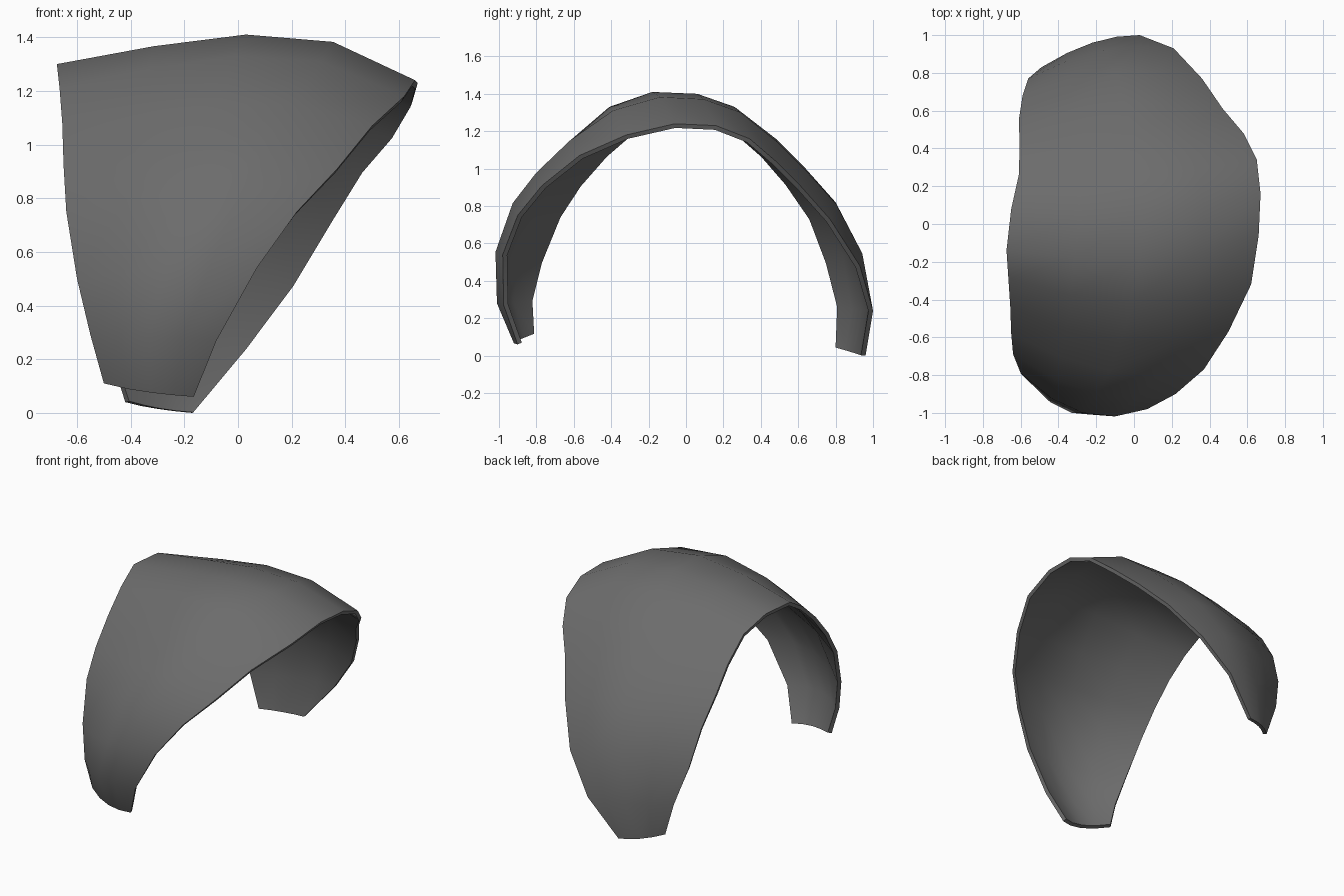
import bpy
import bmesh
from mathutils import Vector

if "Cube" in bpy.data.objects:
    bpy.data.objects.remove(bpy.data.objects["Cube"])

# Three guide curves running over the arch, from the front tip to the back tip
left_rim = [(-.50, -.83, .11), (-.55, -.84, .29), (-.60, -.79, .50), (-.64, -.69, .75),
            (-.65, -.58, .92), (-.655, -.44, 1.08), (-.665, -.29, 1.21), (-.675, -.14, 1.30),
            (-.65, .08, 1.30), (-.61, .26, 1.22), (-.605, .42, 1.08), (-.61, .55, .93),
            (-.59, .68, .74), (-.56, .77, .50), (-.49, .83, .26), (-.42, .82, .04)]
centre = [(-.32, -.915, .075), (-.33, -1.0, .28), (-.27, -1.0, .54), (-.20, -.90, .82),
          (-.13, -.78, .98), (-.07, -.62, 1.15), (-.01, -.41, 1.33), (.03, -.18, 1.41),
          (.05, .06, 1.40), (.03, .26, 1.33), (0, .48, 1.16), (-.05, .64, 1.0),
          (-.10, .80, .82), (-.16, .92, .56), (-.22, .96, .25), (-.30, .915, .015)]
right_rim = [(-.165, -.90, .06), (-.08, -.975, .27), (.07, -.98, .54), (.22, -.90, .75),
             (.37, -.77, .91), (.50, -.57, 1.07), (.62, -.32, 1.18), (.66, -.06, 1.24),
             (.67, .16, 1.23), (.65, .34, 1.16), (.58, .48, 1.04), (.47, .61, .91),
             (.36, .77, .73), (.21, .93, .48), (.03, 1.0, .24), (-.17, .96, 0)]
COLS = 4


def across(a, b, c, t):
    """Curved cross-section from rim to rim, fuller near the right rim at the top."""
    p = (Vector(a) * (1 - t) * (1 - 2 * t) + Vector(b) * 4 * t * (1 - t)
         + Vector(c) * t * (2 * t - 1))
    p.z += .5 * t * (1 - t) * (t - .5) * p.z / 1.4
    return p


# Curved shell
bm = bmesh.new()
rows = [[bm.verts.new(across(a, b, c, j / COLS)) for j in range(COLS + 1)]
        for a, b, c in zip(left_rim, centre, right_rim)]
for r0, r1 in zip(rows, rows[1:]):
    for j in range(COLS):
        bm.faces.new((r0[j], r0[j + 1], r1[j + 1], r1[j]))
mesh = bpy.data.meshes.new("curved_shell")
bm.to_mesh(mesh)
bm.free()
shell = bpy.data.objects.new("curved_shell", mesh)
bpy.context.collection.objects.link(shell)

grey = bpy.data.materials.new("dark grey")
grey.diffuse_color = (.15, .15, .15, 1)
grey.use_nodes = True
grey.node_tree.nodes["Principled BSDF"].inputs["Base Color"].default_value = grey.diffuse_color
mesh.materials.append(grey)

# Plate thickness, grown inward from the outer face
bpy.context.view_layer.objects.active = shell
shell.select_set(True)
solid = shell.modifiers.new("thickness", "SOLIDIFY")
solid.thickness = .025
solid.offset = -1
bpy.ops.object.modifier_apply(modifier=solid.name)
bpy.ops.object.shade_smooth_by_angle(angle=.7)
